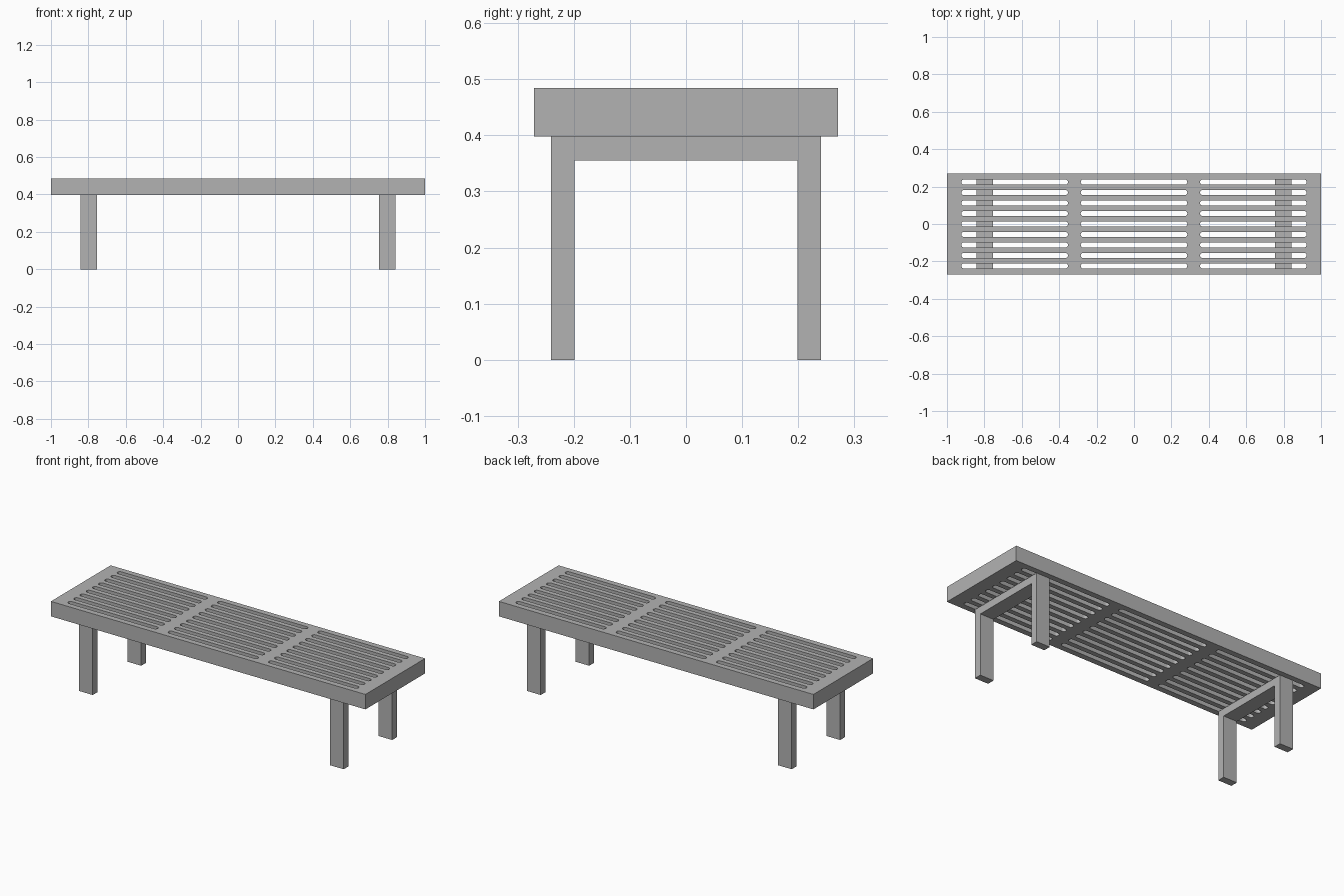
import bpy, bmesh
from math import pi, sin, cos

cube = bpy.data.objects.get("Cube")
if cube:
    bpy.data.objects.remove(cube, do_unlink=True)

grey = bpy.data.materials.new("plain grey")
grey.use_nodes = True
colour = (0.45, 0.45, 0.45, 1)
grey.diffuse_color = colour
grey.node_tree.nodes["Principled BSDF"].inputs["Base Color"].default_value = colour


def add_object(name, bm):
    bmesh.ops.recalc_face_normals(bm, faces=bm.faces)
    mesh = bpy.data.meshes.new(name)
    bm.to_mesh(mesh)
    bm.free()
    mesh.materials.clear()
    mesh.materials.append(grey)
    obj = bpy.data.objects.new(name, mesh)
    bpy.context.collection.objects.link(obj)
    return obj


def rectangle(x, y):
    return [(-x, -y), (x, -y), (x, y), (-x, y)]


def slot(cx, cy, length, width, steps=8):
    """Outline of a slot with round ends."""
    r, reach, points = width / 2, (length - width) / 2, []
    for side in (1, -1):
        for i in range(steps + 1):
            a = -pi / 2 + pi * i / steps
            points.append((cx + side * (reach + r * cos(a)), cy + side * r * sin(a)))
    return points


def extruded_plate(name, outlines, bottom, top):
    """Solid plate from an outer outline and hole outlines."""
    curve = bpy.data.curves.new(name + "_outline", "CURVE")
    curve.dimensions = "2D"
    curve.fill_mode = "BOTH"
    curve.extrude = (top - bottom) / 2
    for outline in outlines:
        spline = curve.splines.new("POLY")
        spline.points.add(len(outline) - 1)
        spline.use_cyclic_u = True
        for point, (x, y) in zip(spline.points, outline):
            point.co = (x, y, 0, 1)
    helper = bpy.data.objects.new(name + "_outline", curve)
    bpy.context.collection.objects.link(helper)
    graph = bpy.context.evaluated_depsgraph_get()
    mesh = bpy.data.meshes.new_from_object(helper.evaluated_get(graph))
    bpy.data.objects.remove(helper, do_unlink=True)
    bm = bmesh.new()
    bm.from_mesh(mesh)
    bpy.data.meshes.remove(mesh)
    bmesh.ops.remove_doubles(bm, verts=bm.verts, dist=0.0001)
    bmesh.ops.translate(bm, verts=bm.verts, vec=(0, 0, (top + bottom) / 2))
    return add_object(name, bm)


# Seat slab with three groups of nine through slots
slots = [slot(cx, 0.056 * row, 0.57, 0.028)
         for cx in (-0.638, 0, 0.638) for row in range(-4, 5)]
seat = extruded_plate("seat", [rectangle(1, 0.271)] + slots, 0.398, 0.484)
bpy.ops.object.select_all(action="DESELECT")
seat.select_set(True)
bpy.context.view_layer.objects.active = seat
bpy.ops.object.shade_smooth_by_angle()

# Leg frames: two posts joined by a rail under the seat
half = [(0.241, 0.398), (0.241, 0), (0.199, 0), (0.199, 0.355)]
profile = half + [(-y, z) for y, z in reversed(half)]
for name, x in (("right_leg_frame", -0.798), ("left_leg_frame", 0.798)):
    bm = bmesh.new()
    face = bm.faces.new([bm.verts.new((x - 0.043, y, z)) for y, z in profile])
    sweep = bmesh.ops.extrude_face_region(bm, geom=[face], use_keep_orig=True)
    moved = [v for v in sweep["geom"] if isinstance(v, bmesh.types.BMVert)]
    bmesh.ops.translate(bm, verts=moved, vec=(0.086, 0, 0))
    add_object(name, bm)
